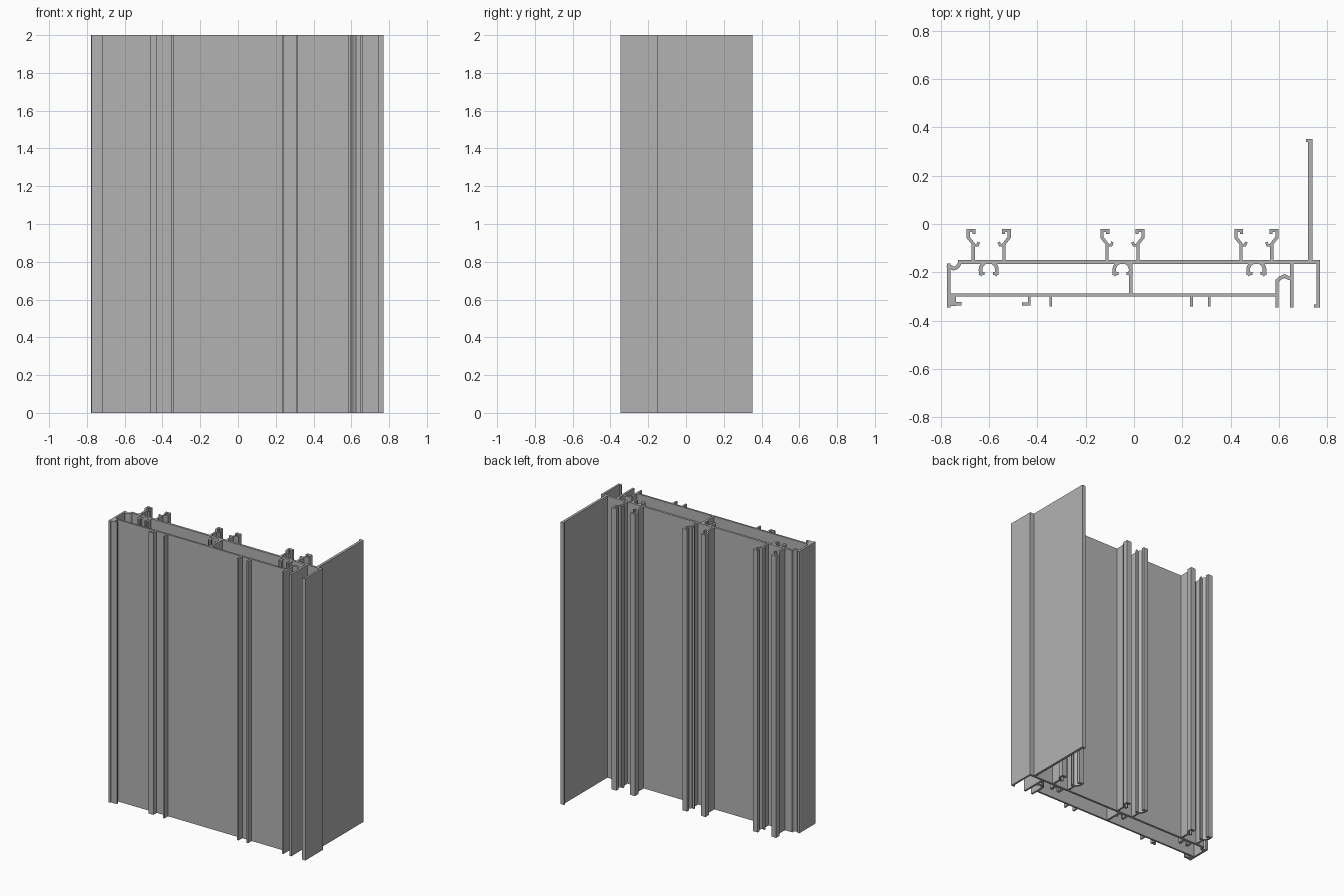
import bpy, bmesh, math
from mathutils import Vector

cube = bpy.data.objects.get("Cube")
if cube:
    bpy.data.objects.remove(cube, do_unlink=True)

HEIGHT = 2.0
metal = bpy.data.materials.new("aluminium_grey")
metal.use_nodes = True
colour = (0.45, 0.45, 0.45, 1)
metal.diffuse_color = colour
metal.node_tree.nodes["Principled BSDF"].inputs["Base Color"].default_value = colour


def strip(name, path, thick, smooth=False):
    """Extrude a wall of constant thickness along a plan-view path."""
    pts = [Vector(p) for p in path]
    left, right = [], []
    for i, p in enumerate(pts):
        before = (p - pts[i - 1]).normalized() if i else None
        after = (pts[i + 1] - p).normalized() if i < len(pts) - 1 else None
        a, b = before or after, after or before
        na, nb = Vector((-a.y, a.x)), Vector((-b.y, b.x))
        mitre = (na + nb).normalized()
        offset = mitre * (thick / 2 / max(mitre.dot(na), 0.4))
        left.append(p + offset)
        right.append(p - offset)
    bm = bmesh.new()
    rows = [[bm.verts.new((p.x, p.y, z)) for p in left + right[::-1]] for z in (0, HEIGHT)]
    n, total = len(pts), len(pts) * 2
    for i in range(total):
        j = (i + 1) % total
        bm.faces.new((rows[0][i], rows[0][j], rows[1][j], rows[1][i]))
    for row in rows:
        for i in range(n - 1):
            bm.faces.new((row[i], row[i + 1], row[total - 2 - i], row[total - 1 - i]))
    bmesh.ops.recalc_face_normals(bm, faces=bm.faces)
    mesh = bpy.data.meshes.new(name)
    bm.to_mesh(mesh)
    bm.free()
    mesh.materials.append(metal)
    obj = bpy.data.objects.new(name, mesh)
    bpy.context.collection.objects.link(obj)
    if smooth:
        bpy.ops.object.select_all(action='DESELECT')
        obj.select_set(True)
        bpy.context.view_layer.objects.active = obj
        bpy.ops.object.shade_smooth_by_angle(angle=math.radians(35))
    return obj


def arc(cx, cy, r, start, end, steps=12):
    angles = [math.radians(start + (end - start) * i / steps) for i in range(steps + 1)]
    return [(cx + r * math.cos(a), cy + r * math.sin(a)) for a in angles]


# Main hollow chamber
strip("back_plate", [(-0.73, -0.157), (0.771, -0.157)], 0.016)
strip("front_plate", [(-0.774, -0.294), (0.598, -0.294)], 0.013)
strip("right_end_wall", [(-0.768, -0.163), (-0.768, -0.345)], 0.015)
strip("middle_web", [(-0.013, -0.16), (-0.013, -0.294)], 0.014)

# Curled corner groove and foot on the right end
strip("corner_groove", [(-0.774, -0.17), (-0.755, -0.18)]
      + arc(-0.752, -0.155, 0.03, -85, 0, 6), 0.015, True)
strip("corner_block", [(-0.75, -0.29), (-0.75, -0.339)], 0.024)
strip("corner_foot", [(-0.75, -0.331), (-0.714, -0.331)], 0.014)

# Left flange with its foot, and the tall rear fin with its lip
strip("left_flange", [(0.764, -0.15), (0.764, -0.345)], 0.014)
strip("left_flange_foot", [(0.764, -0.34), (0.745, -0.34)], 0.011)
strip("rear_fin", [(0.731, -0.157), (0.731, 0.352)], 0.018)
strip("rear_fin_lip", [(0.731, 0.346), (0.712, 0.346)], 0.012)

# Seal channel beside the flange
strip("channel_inner_wall", [(0.592, -0.23), (0.592, -0.345)], 0.013)
strip("channel_outer_wall", [(0.653, -0.16), (0.653, -0.345)], 0.015)
strip("channel_roof", [(0.592, -0.238), (0.606, -0.224), (0.624, -0.216),
                       (0.642, -0.225), (0.653, -0.226)], 0.015)

# Front ribs and hooked rib
for i, x in enumerate((-0.345, 0.238, 0.312)):
    strip(f"front_rib_{i + 1}", [(x, -0.29), (x, -0.342)], 0.012)
strip("front_hook", [(-0.434, -0.29), (-0.434, -0.332), (-0.465, -0.332)], 0.012)

# Repeated stations: a pair of rear clips and an open screw boss
for i, cx in enumerate((-0.602, -0.048, 0.507), 1):
    for side, s in (("right", 1), ("left", -1)):
        def place(pts):
            return [(cx + s * x, y) for x, y in pts]

        strip(f"clip_{i}_{side}", place([
            (-0.064, -0.157), (-0.064, -0.082), (-0.085, -0.056),
            (-0.085, -0.027), (-0.061, -0.027), (-0.061, -0.042)]), 0.013)
        strip(f"clip_spur_{i}_{side}", place([
            (-0.066, -0.087), (-0.047, -0.088), (-0.041, -0.075)]), 0.011)
        strip(f"screw_boss_{i}_{side}",
              place(arc(0, -0.19, 0.034, 110, 222)), 0.015, True)
        strip(f"boss_lip_{i}_{side}", place([(-0.041, -0.205), (-0.017, -0.205)]), 0.012)
